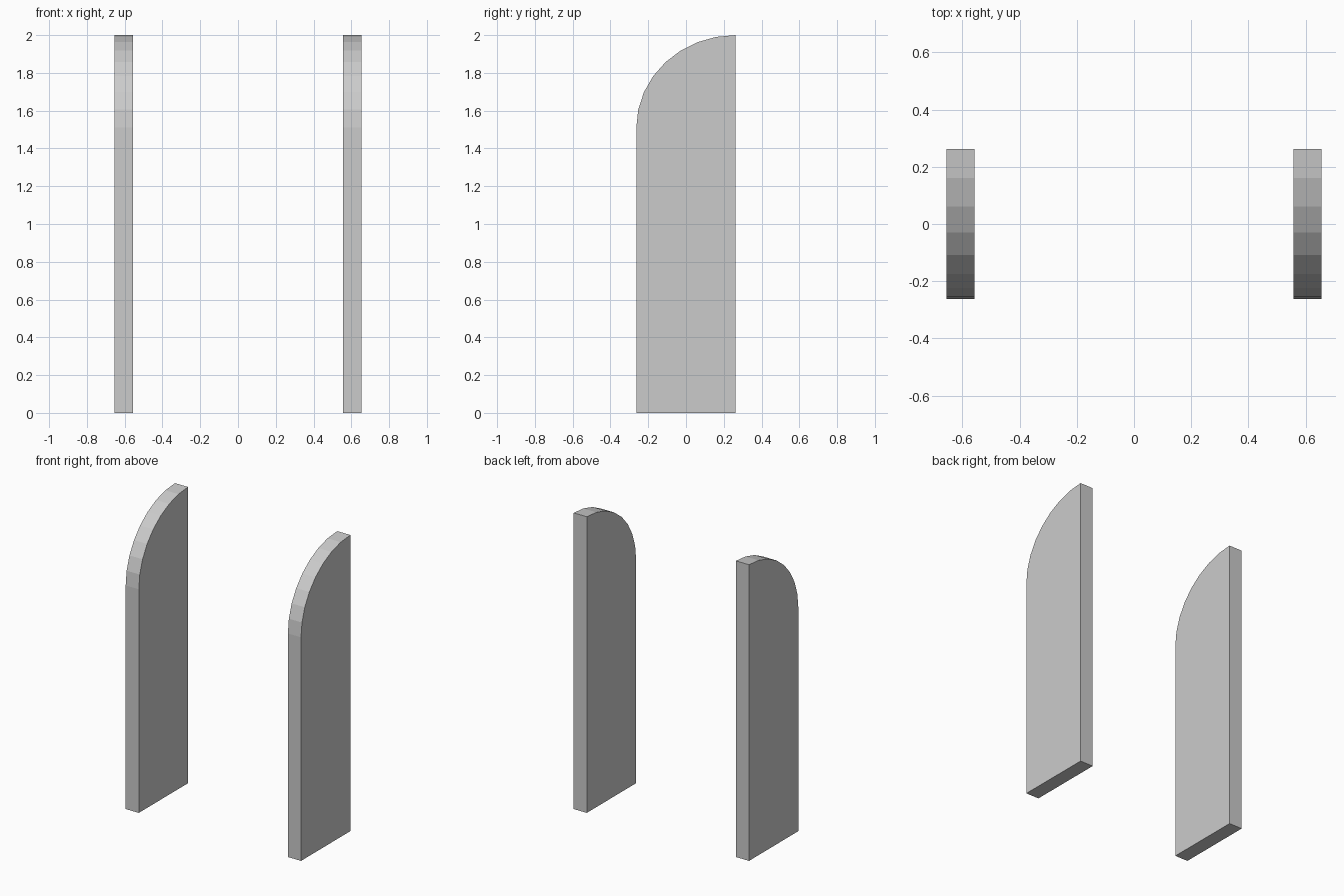
import bpy
import bmesh
from math import sin, cos, pi

cube = bpy.data.objects.get("Cube")
if cube:
    bpy.data.objects.remove(cube, do_unlink=True)

HALF_DEPTH = 0.263
INNER_X, OUTER_X = 0.557, 0.655
ARC_START, TOP = 1.51, 2.0
ARC_STEPS = 8

grey = bpy.data.materials.new("plain_grey")
grey.use_nodes = True
colour = (0.6, 0.6, 0.6, 1)
grey.diffuse_color = colour
grey.node_tree.nodes["Principled BSDF"].inputs["Base Color"].default_value = colour


def side_profile():
    """Upright panel outline (y, z) with a rounded front top corner."""
    points = [(HALF_DEPTH, 0), (-HALF_DEPTH, 0)]
    for i in range(ARC_STEPS + 1):
        a = i / ARC_STEPS * pi / 2
        points.append((HALF_DEPTH - 2 * HALF_DEPTH * cos(a),
                       ARC_START + (TOP - ARC_START) * sin(a)))
    return points


def make_panel(name, x_min, x_max):
    bm = bmesh.new()
    outline = bm.faces.new([bm.verts.new((x_min, y, z)) for y, z in side_profile()])
    result = bmesh.ops.extrude_face_region(bm, geom=[outline], use_keep_orig=True)
    moved = [v for v in result["geom"] if isinstance(v, bmesh.types.BMVert)]
    bmesh.ops.translate(bm, verts=moved, vec=(x_max - x_min, 0, 0))
    bmesh.ops.recalc_face_normals(bm, faces=bm.faces)
    mesh = bpy.data.meshes.new(name)
    bm.to_mesh(mesh)
    bm.free()
    mesh.materials.append(grey)
    bpy.context.collection.objects.link(bpy.data.objects.new(name, mesh))


# Matching pair of flat-shaded side panels
make_panel("left_side_panel", INNER_X, OUTER_X)
make_panel("right_side_panel", -OUTER_X, -INNER_X)
